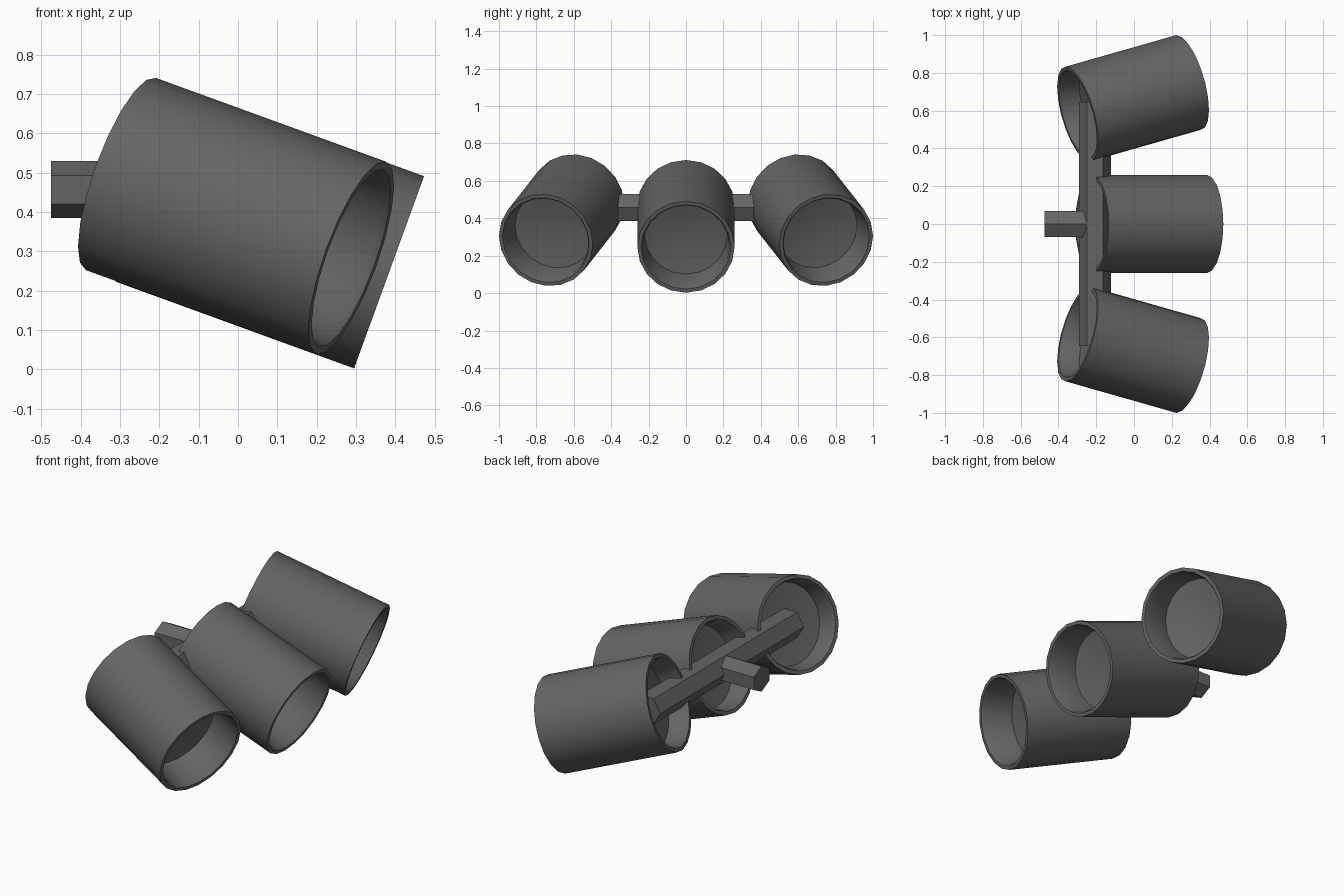
import bpy, bmesh
from math import radians, pi, sin, cos
from mathutils import Matrix

if "Cube" in bpy.data.objects:
    bpy.data.objects.remove(bpy.data.objects["Cube"])

SIDES = 20
HALF = 0.3225      # half length of a lamp housing
PITCH = radians(20)

dark = bpy.data.materials.new("dark_grey")
dark.diffuse_color = (0.13, 0.13, 0.13, 1)
dark.use_nodes = True
dark.node_tree.nodes["Principled BSDF"].inputs["Base Color"].default_value = dark.diffuse_color


def loft(name, rings, angle=None):
    # join rings of points into a skin; a one-point ring closes to a tip
    bm = bmesh.new()
    rows = [[bm.verts.new(p) for p in ring] for ring in rings]
    n = max(len(r) for r in rows)
    for a, b in zip(rows, rows[1:]):
        for i in range(n):
            j = (i + 1) % n
            quad = [a[i % len(a)], a[j % len(a)], b[j % len(b)], b[i % len(b)]]
            bm.faces.new(list(dict.fromkeys(quad)))
    for row in (rows[0], rows[-1]):
        if len(row) > 1:
            bm.faces.new(row)
    bmesh.ops.recalc_face_normals(bm, faces=bm.faces)
    mesh = bpy.data.meshes.new(name)
    bm.to_mesh(mesh)
    bm.free()
    mesh.materials.append(dark)
    obj = bpy.data.objects.new(name, mesh)
    bpy.context.collection.objects.link(obj)
    if angle:
        bpy.ops.object.select_all(action='DESELECT')
        obj.select_set(True)
        bpy.context.view_layer.objects.active = obj
        bpy.ops.object.shade_smooth_by_angle(angle=radians(angle))
    return obj


def ring(x, ry, rz, sides, start=0.0):
    if ry == 0:
        return [(x, 0, 0)]
    return [(x, ry * cos(start + 2 * pi * i / sides), rz * sin(start + 2 * pi * i / sides))
            for i in range(sides)]


def lamp(name, centre, yaw):
    # profile (axial position, radius): dished lens, front rim, shell, back rim, back plate
    profile = [(HALF - 0.205, 0.0), (HALF - 0.20, 0.11), (HALF - 0.18, 0.22),
               (HALF - 0.012, 0.233), (HALF, 0.24), (HALF, 0.26),
               (-HALF, 0.26), (-HALF, 0.24), (-HALF + 0.012, 0.233),
               (-HALF + 0.11, 0.22), (-HALF + 0.12, 0.11), (-HALF + 0.122, 0.0)]
    obj = loft(name, [ring(x, r, r, SIDES) for x, r in profile], 35)
    # turned outwards first, then tipped down
    obj.matrix_world = (Matrix.Translation(centre) @ Matrix.Rotation(PITCH, 4, 'Y')
                        @ Matrix.Rotation(yaw, 4, 'Z'))


# three lamp housings, the outer two turned outwards
lamp("lamp_middle", (0.081, 0, 0.357), 0)
for label, s in (("left", 1), ("right", -1)):
    lamp("lamp_" + label, (-0.005, 0.6655 * s, 0.39), radians(15) * s)

# six-sided mounting bar through the lamp backs
bar = loft("cross_bar", [ring(x, 0.084, 0.084, 6) for x in (-0.645, 0.645)])
bar.matrix_world = Matrix.Translation((-0.206, 0, 0.457)) @ Matrix.Rotation(pi / 2, 4, 'Z')

# six-sided stub reaching back to the wall
stub = loft("mount_stub", [ring(x, 0.08, 0.0725, 6, pi / 2) for x in (-0.475, -0.206)])
stub.location = (0, 0, 0.457)
